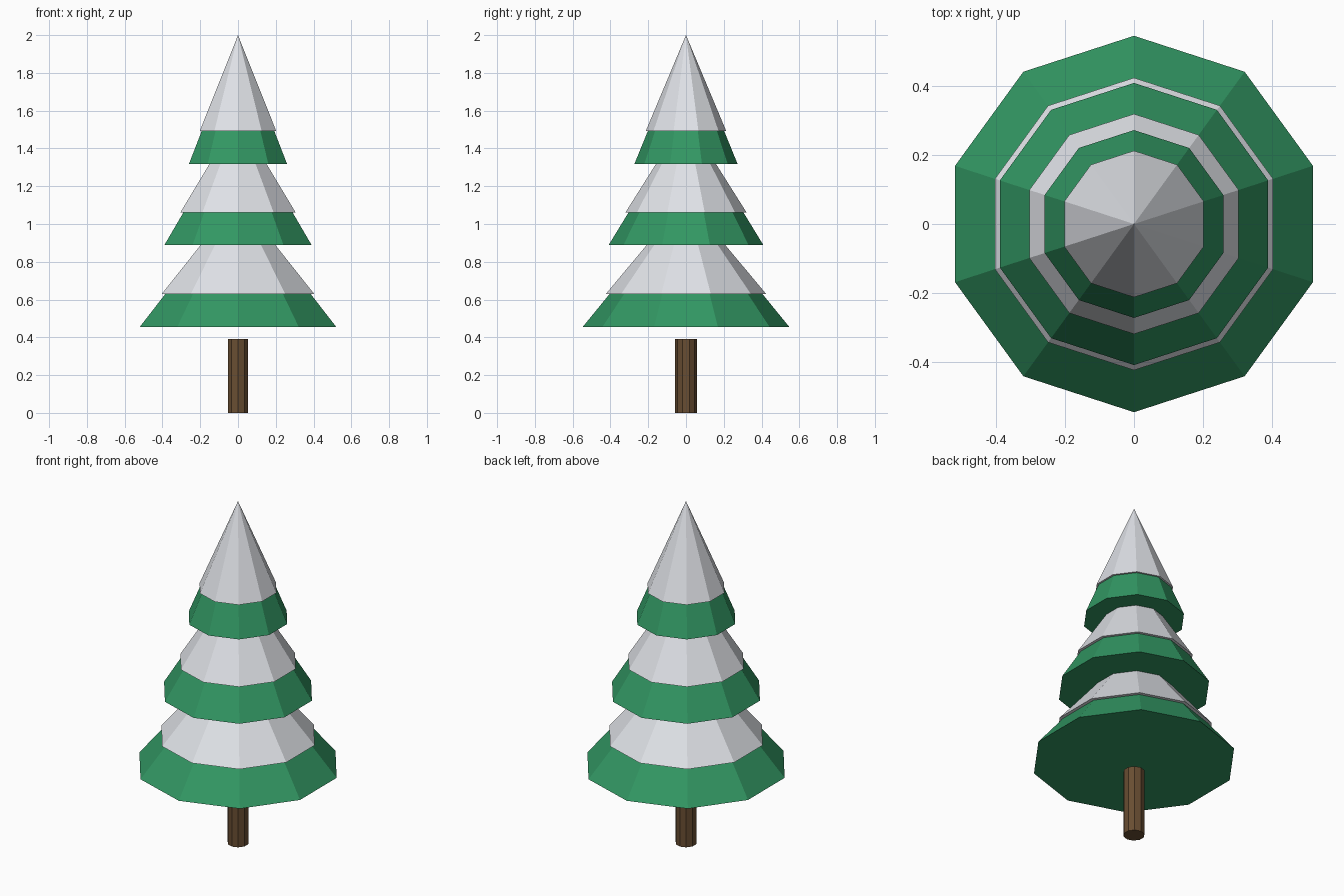
import bpy
import math

cube = bpy.data.objects.get("Cube")
if cube:
    bpy.data.objects.remove(cube, do_unlink=True)


def material(name, color):
    mat = bpy.data.materials.new(name)
    mat.use_nodes = True
    mat.diffuse_color = color
    mat.node_tree.nodes["Principled BSDF"].inputs["Base Color"].default_value = color
    return mat


def cone(name, mat, base_z, radius, height, top_radius=0.0):
    """Ten-sided flat-shaded cone or cylinder with a corner facing the front."""
    bpy.ops.mesh.primitive_cone_add(
        vertices=10, radius1=radius, radius2=top_radius, depth=height,
        location=(0, 0, base_z + height / 2))
    obj = bpy.context.object
    obj.name = name
    obj.data.materials.append(mat)
    return obj


green = material("pine green", (0.032, 0.31, 0.125, 1))
white = material("snow white", (0.75, 0.77, 0.81, 1))
brown = material("bark brown", (0.14, 0.075, 0.032, 1))

# Trunk, ending just under the foliage
cone("trunk", brown, 0, 0.057, 0.39, top_radius=0.057)

# Foliage tiers, each with a slightly overhanging snow cap
tiers = [("lower", 0.455, 0.547, 0.425),
         ("middle", 0.888, 0.41, 0.32),
         ("upper", 1.318, 0.273, 0.213)]
for label, z, leaf_radius, snow_radius in tiers:
    cone(label + "_foliage", green, z, leaf_radius, 0.67)
    cone(label + "_snow", white, z + 0.174, snow_radius, 0.508)
